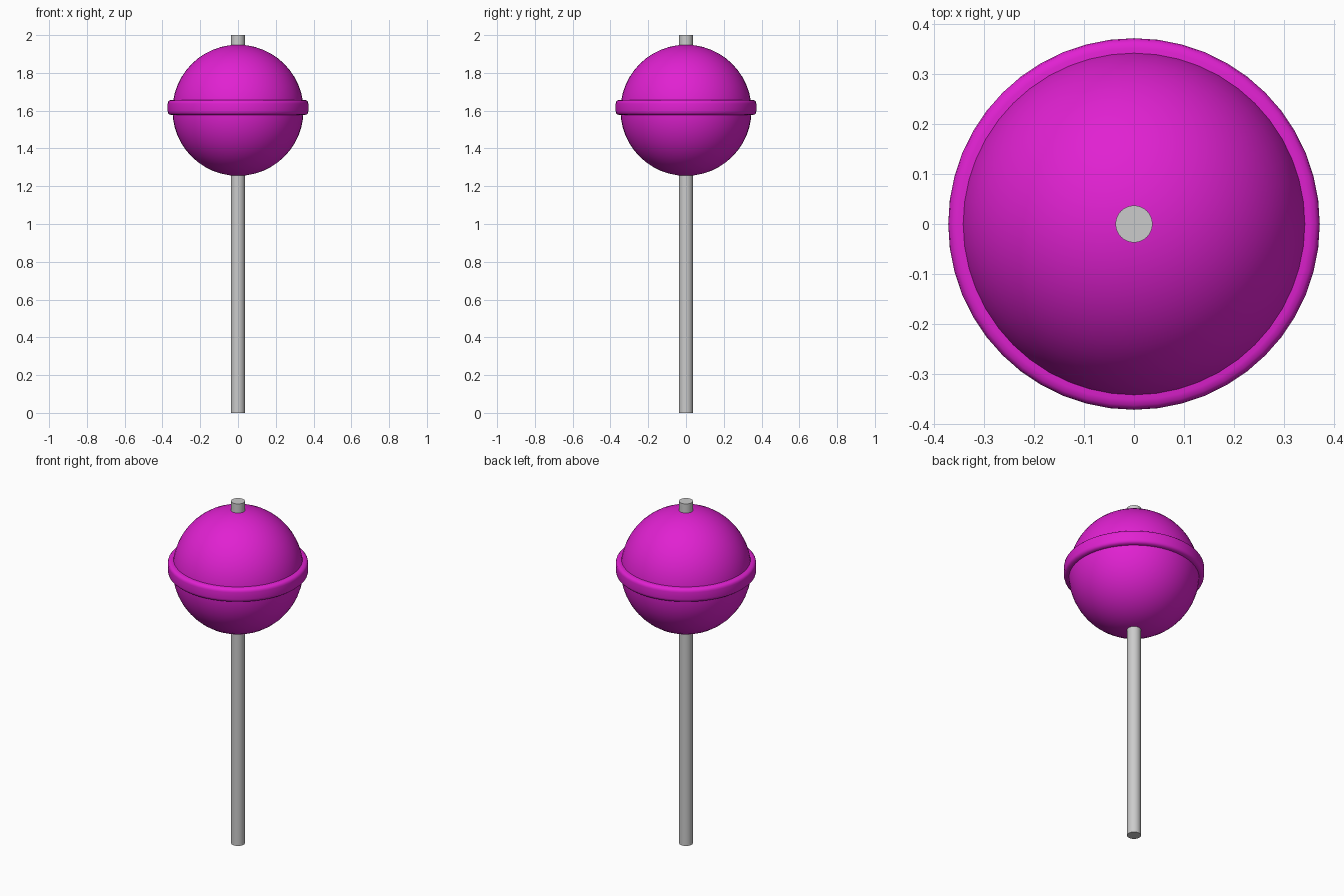
import bpy, math

if "Cube" in bpy.data.objects:
    bpy.data.objects.remove(bpy.data.objects["Cube"])


def material(name, color):
    m = bpy.data.materials.new(name)
    m.diffuse_color = color
    m.use_nodes = True
    m.node_tree.nodes["Principled BSDF"].inputs["Base Color"].default_value = m.diffuse_color
    return m


def smooth(obj, angle=40):
    bpy.ops.object.select_all(action='DESELECT')
    obj.select_set(True)
    bpy.context.view_layer.objects.active = obj
    bpy.ops.object.shade_smooth_by_angle(angle=math.radians(angle))


def lathe(name, profile, segments, closed=False):
    """Spin (radius, z) points around the z axis."""
    n = len(profile)
    verts = [(r * math.cos(a), r * math.sin(a), z)
             for a in (2 * math.pi * i / segments for i in range(segments))
             for r, z in profile]
    faces = []
    for i in range(segments):
        a, b = i * n, ((i + 1) % segments) * n
        for j in range(n if closed else n - 1):
            k = (j + 1) % n
            faces.append((a + j, b + j, b + k, a + k))
    mesh = bpy.data.meshes.new(name)
    mesh.from_pydata(verts, [], faces)
    obj = bpy.data.objects.new(name, mesh)
    bpy.context.collection.objects.link(obj)
    return obj


pink = material("candy_pink", (0.75, 0.015, 0.64, 1))

# Candy ball
bpy.ops.mesh.primitive_uv_sphere_add(segments=48, ring_count=24, radius=0.347,
                                     location=(0, 0, 1.602))
ball = bpy.context.object
ball.name = "candy_ball"
ball.data.materials.append(pink)
smooth(ball)

# Flat band with softly rounded edges, slightly above the middle
band = lathe("candy_band", [
    (0.325, 1.577), (0.352, 1.577), (0.363, 1.580), (0.370, 1.587), (0.372, 1.597),
    (0.372, 1.637), (0.370, 1.647), (0.363, 1.654), (0.352, 1.657), (0.325, 1.657),
], 48, closed=True)
band.data.materials.append(pink)
smooth(band)

# Stick running right through the ball
bpy.ops.mesh.primitive_cylinder_add(vertices=32, radius=0.037, depth=2.0,
                                    end_fill_type='TRIFAN', location=(0, 0, 1.0))
stick = bpy.context.object
stick.name = "stick"
smooth(stick)
